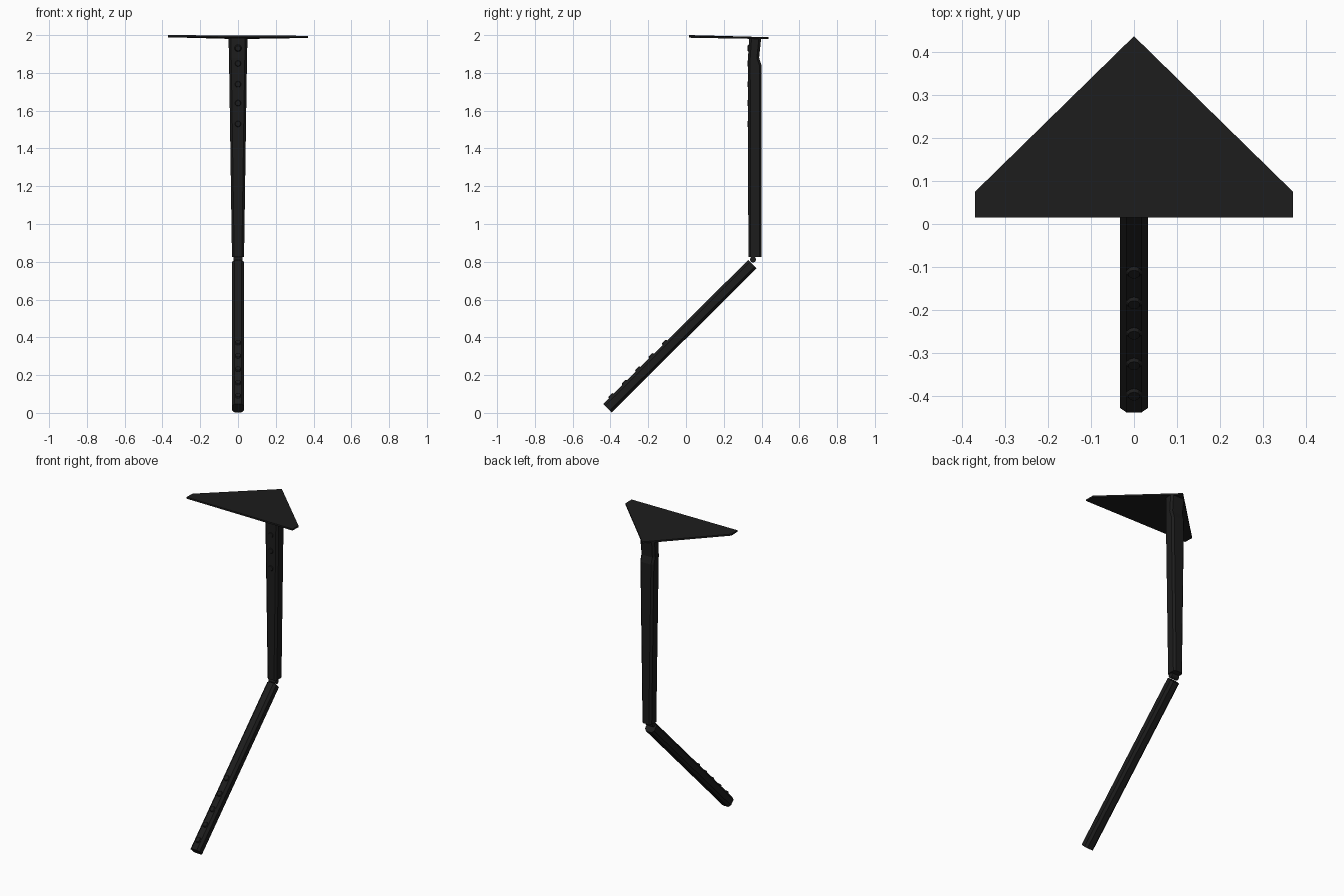
import bpy, bmesh
from math import radians, pi
from mathutils import Vector, Matrix

if "Cube" in bpy.data.objects:
    bpy.data.objects.remove(bpy.data.objects["Cube"])

mat = bpy.data.materials.new("black_metal")
mat.diffuse_color = (0.012, 0.012, 0.012, 1)
mat.use_nodes = True
mat.node_tree.nodes["Principled BSDF"].inputs["Base Color"].default_value = mat.diffuse_color


def finish(name, bm):
    bmesh.ops.recalc_face_normals(bm, faces=bm.faces)
    me = bpy.data.meshes.new(name)
    bm.to_mesh(me)
    bm.free()
    ob = bpy.data.objects.new(name, me)
    bpy.context.collection.objects.link(ob)
    me.materials.append(mat)
    return ob


def loft(name, rings):
    """Skin a list of equal-length point rings and cap both ends."""
    bm = bmesh.new()
    vs = [[bm.verts.new(p) for p in r] for r in rings]
    n = len(vs[0])
    for a, b in zip(vs, vs[1:]):
        for i in range(n):
            j = (i + 1) % n
            bm.faces.new((a[i], a[j], b[j], b[i]))
    bm.faces.new(vs[0])
    bm.faces.new(vs[-1])
    return finish(name, bm)


def section(w, d0, d1, c):
    """Chamfered rectangle: half width w, depth from d0 to d1."""
    return [(-w + c, d0), (w - c, d0), (w, d0 + c), (w, d1 - c),
            (w - c, d1), (-w + c, d1), (-w, d1 - c), (-w, d0 + c)]


def studs(name, points, normal, r, h):
    """Row of low round rivets facing along normal."""
    bm = bmesh.new()
    rot = Vector((0, 0, 1)).rotation_difference(normal).to_matrix().to_4x4()
    for p in points:
        bmesh.ops.create_cone(bm, cap_ends=True, segments=10, radius1=r, radius2=r * 0.7,
                              depth=h, matrix=Matrix.Translation(p) @ rot)
    return finish(name, bm)


# Thin pentagonal top plate, tilted slightly down to the back
outline = [(-0.37, 0.015), (0.37, 0.015), (0.37, 0.075), (0, 0.437), (-0.37, 0.075)]
top = lambda x, y: 2.0 - 0.022 * (y - 0.015) - 0.005 * (x + 0.37)
loft("top_plate", [[(x, y, top(x, y) - t) for x, y in outline] for t in (0.010, 0)])

# Upright post, tapered in width and pinched behind near the top
post = [(0.825, 0.032, 0.330, 0.400), (1.84, 0.047, 0.328, 0.400),
        (1.88, 0.048, 0.328, 0.387), (1.985, 0.050, 0.335, 0.398)]
loft("upright_post", [[(x, y, z) for x, y in section(w, a, b, 0.012)]
                      for z, w, a, b in post])
studs("post_rivets", [Vector((0, 0.329, z)) for z in (1.93, 1.85, 1.74, 1.64, 1.53)],
      Vector((0, -1, 0)), 0.02, 0.008)

# Sloping lower arm
start, end = Vector((0, -0.417, 0.026)), Vector((0, 0.350, 0.788))
axis = (end - start).normalized()
up = Vector((0, -axis.z, axis.y))
loft("lower_arm", [[p + Vector((x, 0, 0)) + up * d for x, d in section(0.032, -0.033, 0.030, 0.014)]
                   for p in (start, end)])
studs("arm_rivets", [start + axis * t + up * 0.032 for t in (0.06, 0.16, 0.26, 0.36, 0.46)],
      up, 0.02, 0.012)

# Hinge pin and link between arm and post
bm = bmesh.new()
bmesh.ops.create_cone(bm, cap_ends=True, segments=12, radius1=0.016, radius2=0.016, depth=0.05,
                      matrix=Matrix.Translation((0, 0.355, 0.812)) @ Matrix.Rotation(pi / 2, 4, 'Y'))
finish("hinge_pin", bm)
